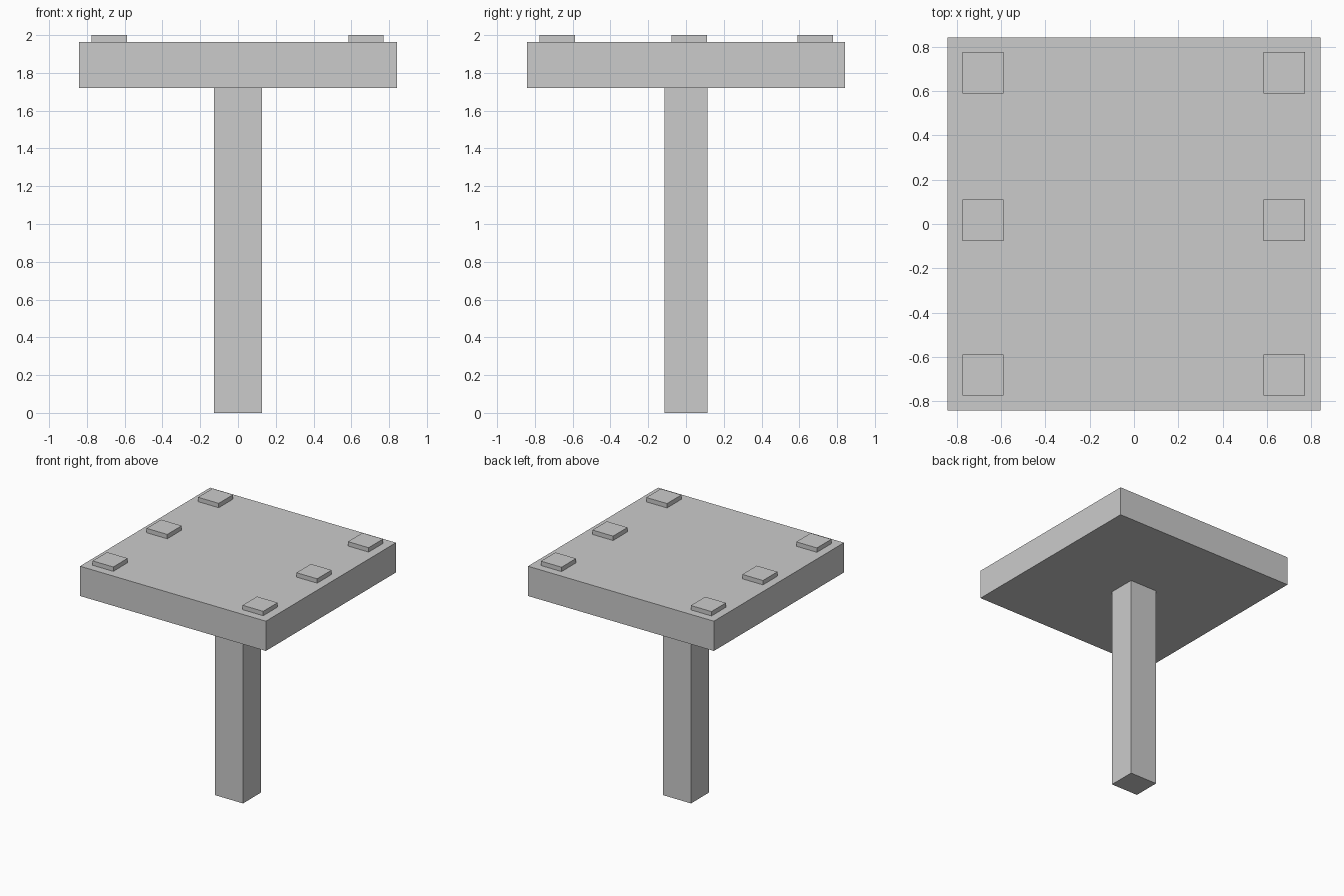
import bpy

if "Cube" in bpy.data.objects:
    bpy.data.objects.remove(bpy.data.objects["Cube"])


def box(name, x, y, z):
    """Add a box from (min, max) ranges on each axis."""
    ranges = (x, y, z)
    bpy.ops.mesh.primitive_cube_add(size=1, location=[(a + b) / 2 for a, b in ranges])
    obj = bpy.context.object
    obj.name = name
    obj.scale = [b - a for a, b in ranges]
    bpy.ops.object.transform_apply(location=False, rotation=False, scale=True)
    return obj


POST_TOP, SLAB_TOP, TOP = 1.72, 1.964, 2.0
HALF = 0.843
PAD = 0.187 / 2

# Central post and square top
box("post", (-0.126, 0.126), (-0.115, 0.115), (0, POST_TOP))
box("table_top", (-HALF, HALF), (-HALF, HALF), (POST_TOP, SLAB_TOP))

# Two rows of three raised pads
for side, x in (("left", -0.682), ("right", 0.678)):
    for row, y in (("front", -0.682), ("middle", 0.017), ("back", 0.684)):
        box(f"{side}_{row}_pad", (x - PAD, x + PAD), (y - PAD, y + PAD), (SLAB_TOP, TOP))
